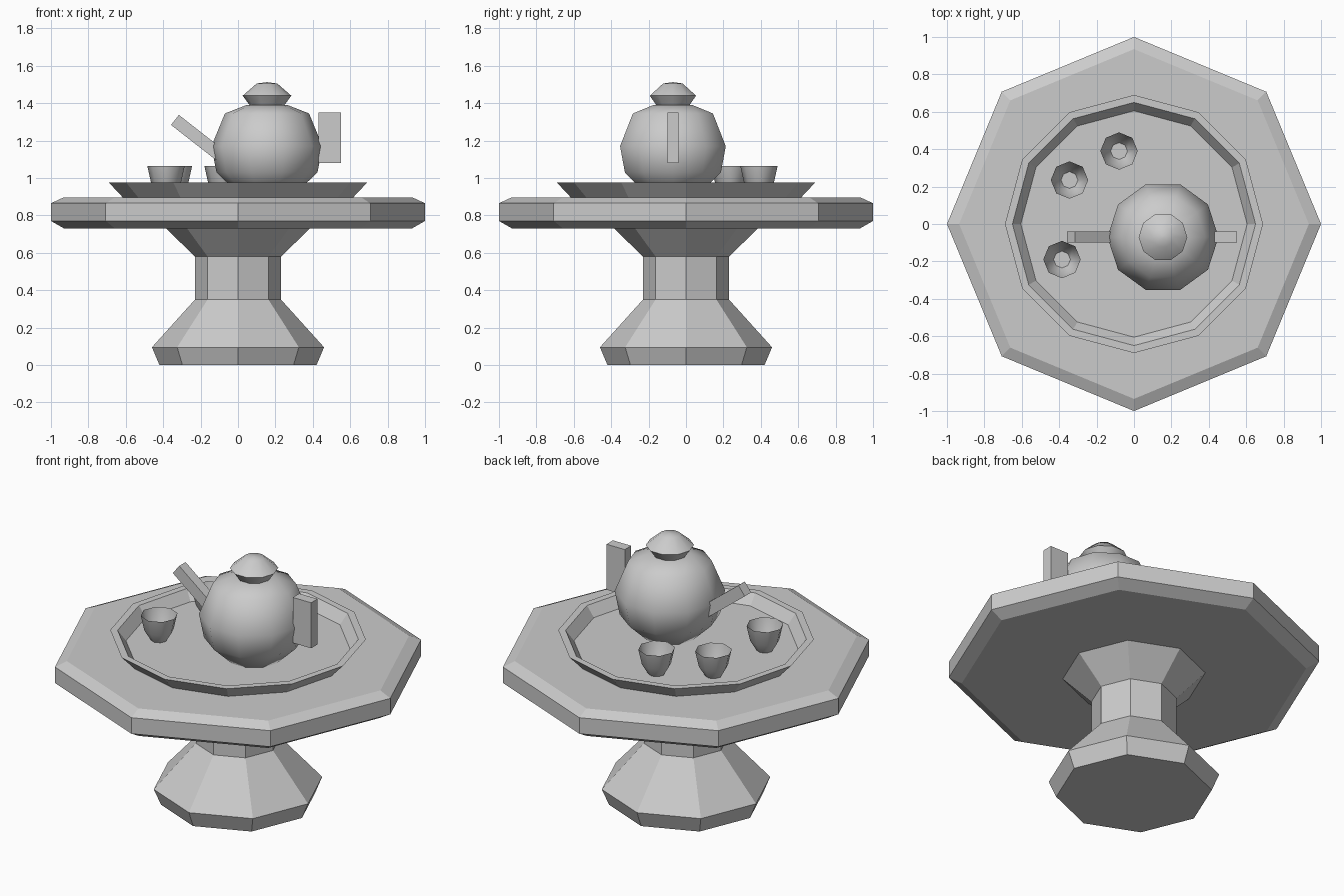
import bpy, bmesh, math
from mathutils import Vector

cube = bpy.data.objects.get("Cube")
if cube:
    bpy.data.objects.remove(cube, do_unlink=True)

grey = bpy.data.materials.new("plain_grey")
grey.use_nodes = True
grey.diffuse_color = (0.6, 0.6, 0.6, 1)
grey.node_tree.nodes["Principled BSDF"].inputs["Base Color"].default_value = (0.6, 0.6, 0.6, 1)


def finish(name, bm, smooth=0):
    """Turn a bmesh into a named object, optionally smooth below an angle."""
    bmesh.ops.recalc_face_normals(bm, faces=bm.faces)
    mesh = bpy.data.meshes.new(name)
    bm.to_mesh(mesh)
    bm.free()
    mesh.materials.append(grey)
    obj = bpy.data.objects.new(name, mesh)
    bpy.context.collection.objects.link(obj)
    if smooth:
        bpy.ops.object.select_all(action="DESELECT")
        obj.select_set(True)
        bpy.context.view_layer.objects.active = obj
        bpy.ops.object.shade_smooth_by_angle(angle=math.radians(smooth))
    return obj


def lathe(name, profile, sides, centre=(0, 0), smooth=0, open_top=False):
    """Revolve (radius, height) points into a polygonal solid."""
    bm = bmesh.new()
    rings = []
    for r, z in profile:
        turn = [2 * math.pi * i / sides for i in range(sides)]
        rings.append([bm.verts.new((centre[0] + r * math.cos(a),
                                    centre[1] + r * math.sin(a), z)) for a in turn])
    for low, high in zip(rings, rings[1:]):
        for i in range(sides):
            j = (i + 1) % sides
            bm.faces.new((low[i], low[j], high[j], high[i]))
    bm.faces.new(rings[0][::-1])
    if not open_top:
        bm.faces.new(rings[-1])
    return finish(name, bm, smooth)


def box(name, centre, size, tilt=0):
    bm = bmesh.new()
    bmesh.ops.create_cube(bm, size=1)
    bmesh.ops.scale(bm, vec=Vector(size), verts=bm.verts)
    obj = finish(name, bm)
    obj.location = centre
    obj.rotation_euler.y = tilt
    return obj


# Table: octagonal pedestal and bevelled top
lathe("pedestal", [(0.42, 0), (0.46, 0.095), (0.23, 0.35), (0.23, 0.58), (0.39, 0.735)], 8)
lathe("table_top", [(0.93, 0.73), (1, 0.77), (1, 0.865), (0.935, 0.895)], 8)

# Tray: flared rim with a sunken floor
lathe("tray", [(0.61, 0.89), (0.69, 0.975), (0.65, 0.975), (0.605, 0.915)], 12)

# Teapot body and lid
pot = (0.155, -0.07)
lathe("teapot_body", [(0.15, 0.915), (0.27, 1.03), (0.297, 1.17),
                      (0.225, 1.345), (0.11, 1.39)], 10, pot, smooth=60)
lathe("teapot_lid", [(0.09, 1.385), (0.13, 1.44), (0.055, 1.505), (0.005, 1.512)],
      10, pot, smooth=50)

# Spout and handle
box("teapot_spout", (-0.215, -0.07, 1.215), (0.31, 0.06, 0.068), math.radians(38))
box("teapot_handle", (0.49, -0.07, 1.215), (0.12, 0.06, 0.27))

# Three open cups
for i, place in enumerate([(-0.345, 0.235), (-0.08, 0.39), (-0.385, -0.19)]):
    lathe(f"cup_{i + 1}", [(0.045, 0.917), (0.08, 0.975), (0.1, 1.065)], 8, place,
          smooth=60, open_top=True)
